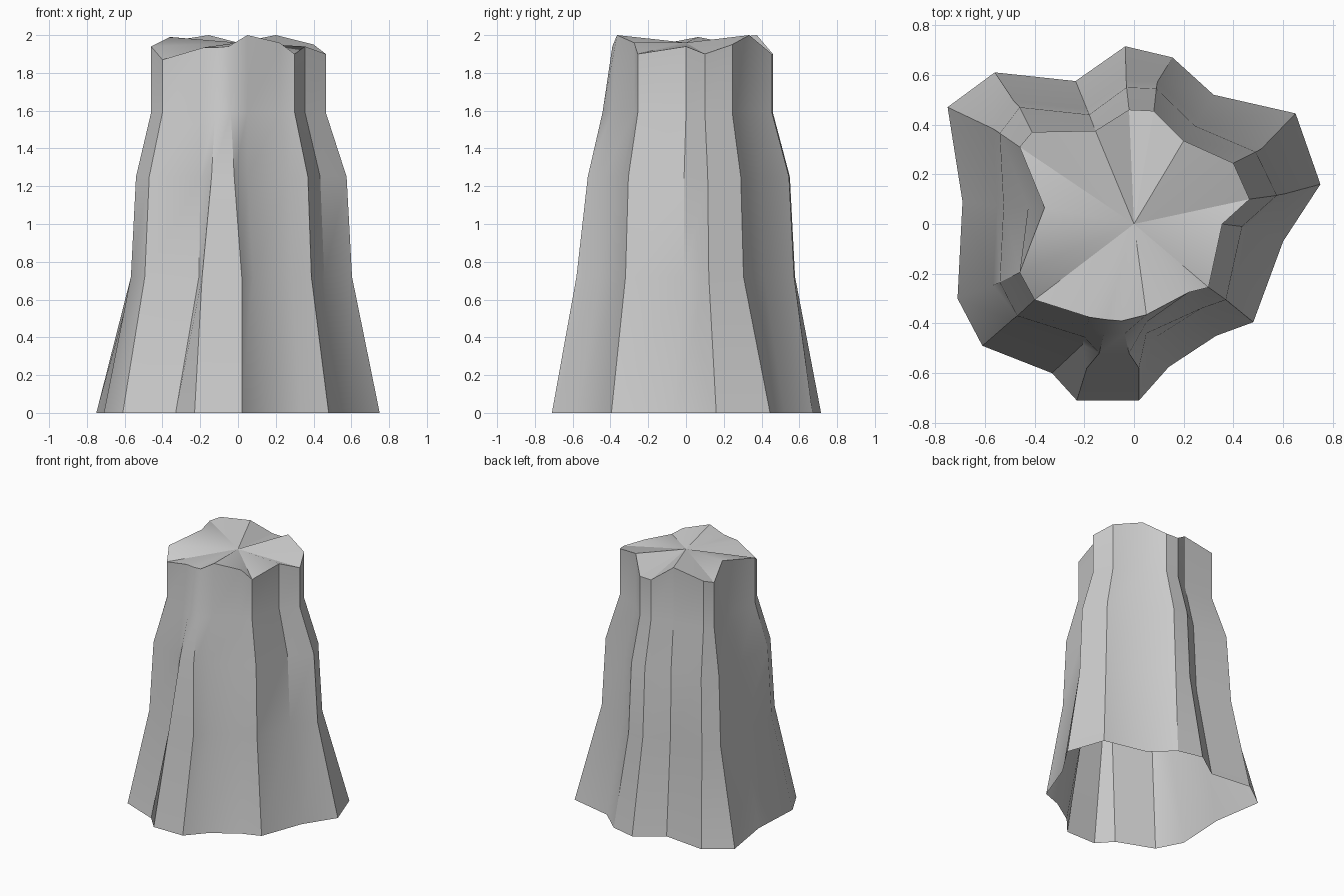
import bpy, bmesh, math

cube = bpy.data.objects.get("Cube")
if cube:
    bpy.data.objects.remove(cube, do_unlink=True)

# Matching outlines, anticlockwise from the front ridge
BASE = [(.02, -.71), (.14, -.575), (.33, -.45), (.48, -.395), (.6, -.07), (.75, .16),
        (.65, .445), (.32, .52), (.155, .67), (-.035, .715), (-.235, .575), (-.56, .61),
        (-.75, .47), (-.69, .09), (-.71, -.3), (-.61, -.49), (-.33, -.6), (-.23, -.71)]
WAIST = [(-.02, -.52), (.05, -.44), (.27, -.34), (.37, -.305), (.435, -.01), (.575, .115),
         (.49, .29), (.245, .395), (.09, .545), (-.03, .55), (-.18, .44), (-.46, .47),
         (-.54, .365), (-.525, .07), (-.54, -.235), (-.47, -.37), (-.2, -.455), (-.14, -.52)]
RIM = [(-.05, -.39), (.05, -.365), (.22, -.275), (.3, -.255), (.355, 0), (.465, .1),
       (.4, .245), (.2, .335), (.08, .455), (-.02, .46), (-.155, .375), (-.41, .37),
       (-.46, .31), (-.36, .065), (-.46, -.195), (-.4, -.305), (-.18, -.375), (-.11, -.385)]
RIM_Z = [1.94, 2, 1.96, 1.9, 1.94, 1.9, 1.95, 2, 1.9, 1.9, 2, 1.96, 1.94, 1.99, 1.94, 1.87,
         1.935, 1.935]


def ring(bm, outline, heights):
    return [bm.verts.new((x, y, z)) for (x, y), z in zip(outline, heights)]


def blend(a, b, t):
    return [(p[0] + (q[0] - p[0]) * t, p[1] + (q[1] - p[1]) * t) for p, q in zip(a, b)]


count = len(BASE)
knee = [(x * 1.05, y * 1.05) for x, y in WAIST]
knee[0], knee[1], knee[-2], knee[-1] = (.02, -.58), (.08, -.46), (-.207, -.485), (-.19, -.58)
shoulder = list(RIM)
for i in (0, 1, 13, 16, 17):      # folds that still lean inward above the shoulder
    shoulder[i] = blend(WAIST, RIM, .6)[i]

# Fluted hollow trunk, open underneath
bm = bmesh.new()
rings = [ring(bm, BASE, [0] * count), ring(bm, knee, [.72] * count),
         ring(bm, WAIST, [1.25] * count), ring(bm, shoulder, [1.59] * count),
         ring(bm, RIM, RIM_Z)]
for low, high in zip(rings, rings[1:]):
    for i in range(count):
        j = (i + 1) % count
        bm.faces.new((low[i], low[j], high[j], high[i]))

# Uneven broken top
centre = bm.verts.new((0, 0, 1.96))
for i in range(count):
    bm.faces.new((rings[-1][i], rings[-1][(i + 1) % count], centre))

mesh = bpy.data.meshes.new("trunk")
bm.to_mesh(mesh)
bm.free()
trunk = bpy.data.objects.new("trunk", mesh)
bpy.context.collection.objects.link(trunk)

# Plain grey
grey = bpy.data.materials.new("light_grey")
grey.use_nodes = True
colour = (.6, .6, .6, 1)
grey.diffuse_color = colour
grey.node_tree.nodes["Principled BSDF"].inputs["Base Color"].default_value = colour
mesh.materials.append(grey)

bpy.context.view_layer.objects.active = trunk
trunk.select_set(True)
bpy.ops.object.shade_smooth_by_angle(angle=math.radians(30))
